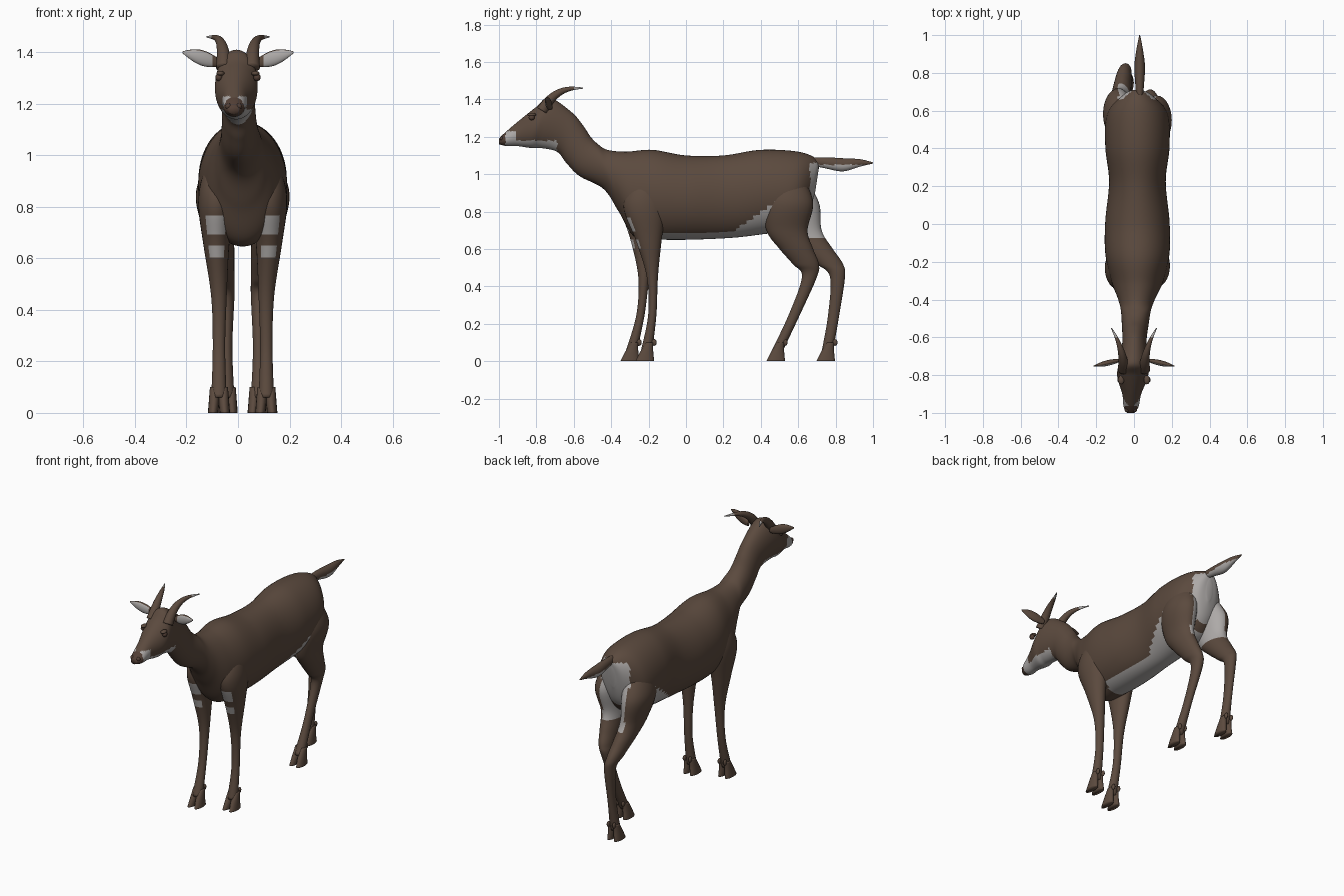
import bpy
import bmesh
import math
from mathutils import Vector, Matrix

if "Cube" in bpy.data.objects:
    bpy.data.objects.remove(bpy.data.objects["Cube"], do_unlink=True)


def make_material(name, red, green, blue):
    colour = (red, green, blue, 1)
    material = bpy.data.materials.new(name)
    material.use_nodes = True
    material.diffuse_color = colour
    shader = material.node_tree.nodes["Principled BSDF"]
    shader.inputs["Base Color"].default_value = colour
    shader.inputs["Roughness"].default_value = 0.9
    return material


MATERIALS = [make_material("coat_brown", .105, .068, .048),
             make_material("pale_grey", .42, .4, .39),
             make_material("nose_brown", .085, .05, .036)]
BROWN, PALE, NOSE = range(len(MATERIALS))
MIDDLE = .018  # the body stands slightly to the left of the centre


def plain_brown(centre, normal):
    return BROWN


def smooth_rows(rows, steps):
    """Fill in rows of numbers with a Catmull-Rom spline."""
    filled = []
    last = len(rows) - 1
    for index in range(last):
        before, start = rows[max(index - 1, 0)], rows[index]
        end, after = rows[index + 1], rows[min(index + 2, last)]
        for step in range(steps):
            t = step / steps
            filled.append([
                b + t / 2 * (c - a + t * (2*a - 5*b + 4*c - d + t * (3*(b - c) + d - a)))
                for a, b, c, d in zip(before, start, end, after)])
    return filled + [rows[last]]


def loft(name, rows, sides=24, steps=6, rule=plain_brown, matrix=Matrix()):
    """Skin elliptical rings: centre x, y, z, then half width, half depth, half rise."""
    bm = bmesh.new()
    rings = []
    for x, y, z, width, depth, rise in smooth_rows(rows, steps):
        ring = []
        for side in range(sides):
            angle = math.tau * side / sides
            across, along = math.cos(angle), math.sin(angle)
            point = Vector((x + width * across, y + depth * along, z + rise * along))
            ring.append(bm.verts.new(matrix @ point))
        rings.append(ring)
    for ring, following in zip(rings, rings[1:]):
        for side in range(sides):
            bm.faces.new((ring[side - 1], ring[side], following[side], following[side - 1]))
    bm.faces.new(rings[0])
    bm.faces.new(rings[-1])
    bmesh.ops.recalc_face_normals(bm, faces=bm.faces)
    for face in bm.faces:
        face.smooth = True
        face.material_index = rule(face.calc_center_median(), face.normal)
    mesh = bpy.data.meshes.new(name)
    bm.to_mesh(mesh)
    bm.free()
    for material in MATERIALS:
        mesh.materials.append(material)
    bpy.context.collection.objects.link(bpy.data.objects.new(name, mesh))


def ball(name, location, scale, colour):
    bpy.ops.mesh.primitive_uv_sphere_add(
        segments=16, ring_count=10, radius=1, location=location, scale=scale)
    sphere = bpy.context.object
    sphere.name = name
    sphere.data.materials.append(MATERIALS[colour])
    bpy.ops.object.shade_smooth()


# Torso, neck and head in one skin, with pale jaw, rump and belly
def body_coat(centre, normal):
    x, y, z = centre
    if y < -.965:
        return NOSE
    if y < -.69:
        jaw = z < 1.18
        muzzle = y < -.91 and z < 1.23 and abs(normal.x) > .3
        return PALE if jaw or muzzle else BROWN
    rump_edge = .635 + max(0, z - .93) / 4
    rump = y > rump_edge and z < 1.06 and abs(x - MIDDLE) < .095
    belly_edge = .69 + .7 * max(0, y - .25)
    belly = -.14 < y < .6 and z < belly_edge and normal.z < -.1
    return PALE if rump or belly else BROWN


def body_ring(top_y, top_z, low_y, low_z, half_width):
    y, z = (top_y + low_y) / 2, (top_z + low_z) / 2
    x = MIDDLE + min(0, y + .3) / 20
    return x, y, z, half_width, top_y - y, top_z - z


SPINE = [(.71, 1.03, .69, .9, .02), (.7, 1.08, .65, .79, .08),
         (.6, 1.12, .57, .7, .16), (.4, 1.13, .42, .68, .17),
         (.2, 1.1, .25, .66, .15), (0, 1.1, .03, .65, .17),
         (-.18, 1.13, -.13, .65, .17), (-.32, 1.12, -.27, .66, .14),
         (-.42, 1.13, -.36, .8, .1), (-.47, 1.16, -.44, .92, .08),
         (-.51, 1.2, -.57, .99, .07), (-.55, 1.26, -.64, 1.06, .065),
         (-.61, 1.33, -.69, 1.12, .065), (-.73, 1.41, -.78, 1.14, .08),
         (-.8, 1.36, -.83, 1.14, .08), (-.9, 1.28, -.9, 1.15, .05),
         (-.97, 1.22, -.96, 1.15, .04), (-1, 1.19, -1, 1.16, .02)]
loft("torso_neck_head", [body_ring(*row) for row in SPINE], sides=56, steps=9, rule=body_coat)


# Tail, pale underneath
def tail_coat(centre, normal):
    return PALE if centre.z < 1.05 else BROWN


TAIL = [(.66, 1.07, .02), (.75, 1.06, .03), (.84, 1.05, .035), (.93, 1.06, .02), (1, 1.06, .003)]
loft("tail", [(.03, y, z, size * .8, 0, size) for y, z, size in TAIL], rule=tail_coat)


# Legs: one table for each pair, mirrored about the middle, the right one swung
def foreleg_coat(centre, normal):
    patch = .7 < centre.z < .775 or .6 < centre.z < .66
    return PALE if patch and normal.y < -.45 and abs(normal.x) < .7 else BROWN


def hindleg_coat(centre, normal):
    offset = centre.x - MIDDLE
    inner = normal.x * offset < 0 and abs(normal.x) > .3 and abs(offset) < .11
    rear = centre.y > .64 and normal.y > .3 and abs(offset) < .1
    return PALE if (inner or rear) and centre.z > .66 else BROWN


def leg(name, side, rows, swing, rule):
    rings = []
    for z, y, x, depth, width in rows:
        swung = y + swing * max(0, .95 - z)
        rings.append((MIDDLE + side * (x - MIDDLE), swung, z, width, depth, 0))
    loft(name, rings, sides=28, steps=8, rule=rule)
    foot_x, foot_y = rings[-1][:2]
    # Cloven toes and dewclaws
    for toe in (-1, 1):
        x = foot_x + toe * .019
        label = name + ("_outer" if toe == side else "_inner")
        loft(label + "_toe", [(x, foot_y + .015, .1, .016, .02, 0),
                              (x, foot_y, .05, .02, .035, 0),
                              (x + toe * .004, foot_y - .01, 0, .02, .05, 0)], sides=16)
        ball(label + "_dewclaw", (x, foot_y + .04, .1), (.009, .013, .018), BROWN)


FORELEG = [(1, -.2, .09, .05, .05), (.9, -.22, .11, .1, .07), (.8, -.22, .12, .11, .07),
           (.65, -.2, .12, .07, .05), (.45, -.18, .11, .03, .03),
           (.25, -.18, .11, .022, .024), (.06, -.21, .11, .03, .03)]
HINDLEG = [(1, .54, .09, .08, .06), (.85, .55, .12, .13, .08), (.7, .54, .11, .11, .06),
           (.6, .59, .1, .09, .05), (.52, .64, .09, .07, .04), (.45, .66, .08, .04, .03),
           (.25, .58, .08, .03, .022), (.06, .49, .08, .03, .03)]
for label, side in (("right", -1), ("left", 1)):
    mirrored = side < 0
    leg("foreleg_" + label, side, FORELEG, -.09 if mirrored else 0, foreleg_coat)
    leg("hindleg_" + label, side, HINDLEG, .3 if mirrored else 0, hindleg_coat)


# Horns sweep up, then back and outwards, to a pale tip
def horn_coat(centre, normal):
    return PALE if centre.y > -.6 else BROWN


def horn_ring(t, side):
    x = side * (.055 + .065 * t * t)
    y = -.77 + .22 * t
    z = 1.34 + .12 * (1 - (1 - t) ** 3)
    heading = Vector((.22, .36 * (1 - t) ** 2)).normalized()
    radius = .03 * (1 - .9 * t)
    return x, y, z, radius, radius * heading.y, -radius * heading.x


# Ears: leaf-shaped lofts turned out to the side, pale in front
def ear_coat(centre, normal):
    return PALE if normal.y < -.3 and normal.z < .6 and abs(centre.x) > .1 else BROWN


def ear_ring(t):
    size = .004 + .012 * (1 - t) + .02 * math.sin(math.pi * t)
    return 0, t, 0, size / 2, 0, size


STEPS = [step / 6 for step in range(7)]
for label, side in (("right", -1), ("left", 1)):
    loft("horn_" + label, [horn_ring(t, side) for t in STEPS], rule=horn_coat)
    turn = Matrix(((0, side * .14, 0), (-1, -.03, 0), (0, .04, 1))).transposed().transposed()
    place = Matrix.Translation((side * .075, -.722, 1.36)) @ turn.to_4x4()
    loft("ear_" + label, [ear_ring(t) for t in STEPS], rule=ear_coat, matrix=place)
    # Eyes, brows and nostrils
    ball("eye_" + label, (side * .074, -.825, 1.303), (.014, .016, .015), NOSE)
    ball("brow_" + label, (side * .068, -.825, 1.318), (.016, .024, .01), BROWN)
    ball("nostril_" + label, (side * .02 + MIDDLE - .035, -.984, 1.19), (.013, .012, .012), NOSE)
